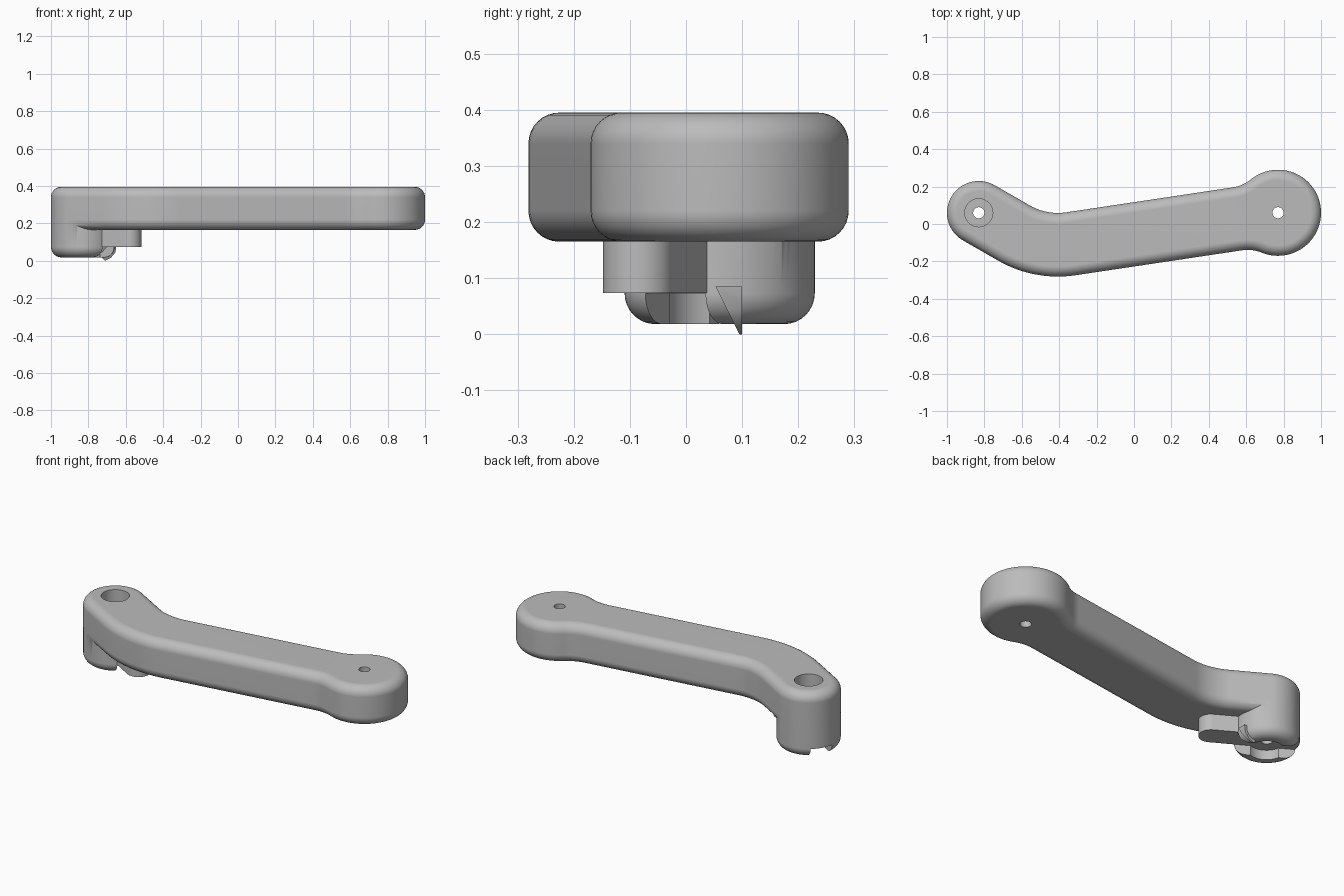
import bpy, bmesh, math
from mathutils import Vector

if "Cube" in bpy.data.objects:
    bpy.data.objects.remove(bpy.data.objects["Cube"], do_unlink=True)

grey = bpy.data.materials.new("plain grey")
grey.use_nodes = True
COLOUR = (0.5, 0.5, 0.5, 1)
grey.diffuse_color = COLOUR
grey.node_tree.nodes["Principled BSDF"].inputs["Base Color"].default_value = COLOUR


def ray(deg, r=1.0):
    return Vector((math.cos(math.radians(deg)), math.sin(math.radians(deg)))) * r


def arc(c, r, a0, a1, n):
    return [c + ray(a0 + (a1 - a0) * i / n, r) for i in range(n + 1)]


def add_object(name, bm):
    bmesh.ops.recalc_face_normals(bm, faces=bm.faces)
    mesh = bpy.data.meshes.new(name)
    bm.to_mesh(mesh)
    bm.free()
    mesh.materials.append(grey)
    obj = bpy.data.objects.new(name, mesh)
    bpy.context.collection.objects.link(obj)
    return obj


def rounded_prism(name, outline, z0, z1, r0=0.0, r1=0.0, steps=8):
    """Extrude a counter-clockwise outline, rounding its lower and upper rims."""
    pts = [p for i, p in enumerate(outline) if (p - outline[i - 1]).length > 1e-4]
    n = len(pts)
    normals = []
    for i, p in enumerate(pts):
        a, b = (p - pts[i - 1]).normalized(), (pts[(i + 1) % n] - p).normalized()
        t = (a + b).normalized()
        normals.append(Vector((t.y, -t.x)))
    quarter = [math.pi / 2 * i / steps for i in range(steps + 1)]
    levels = [(r0 * (1 - math.sin(a)), z0 + r0 * (1 - math.cos(a))) for a in quarter] if r0 else [(0, z0)]
    levels += [(r1 * (1 - math.cos(a)), z1 - r1 * (1 - math.sin(a))) for a in quarter] if r1 else [(0, z1)]
    bm = bmesh.new()
    rings = [[bm.verts.new((*(p - m * inset), z)) for p, m in zip(pts, normals)]
             for inset, z in levels]
    for low, high in zip(rings, rings[1:]):
        for i in range(n):
            j = (i + 1) % n
            bm.faces.new((low[i], low[j], high[j], high[i]))
    bm.faces.new(rings[0][::-1])
    bm.faces.new(rings[-1])
    return add_object(name, bm)


def combine(target, tool, operation):
    mod = target.modifiers.new(tool.name, "BOOLEAN")
    mod.operation, mod.object, mod.solver = operation, tool, "EXACT"
    tool.hide_render = True
    bpy.context.view_layer.objects.active = target
    bpy.ops.object.modifier_apply(modifier=mod.name)
    bpy.data.objects.remove(tool, do_unlink=True)


# Key dimensions: two end centres, the bend centre and the two arm directions
small_end, big_end = Vector((-0.83, 0.06)), Vector((0.77, 0.06))
bend = Vector((-0.407, 0.359))
HALF, BIG, FILLET = 0.17, 0.23, 0.20
TILT, DROP = 8.5, -30
along, across = ray(TILT), ray(TILT + 90)
back = math.sqrt((BIG + FILLET) ** 2 - (HALF + FILLET) ** 2)
touch = math.degrees(math.atan2(HALF + FILLET, back))
neck = big_end - along * back

# Bent arm with a larger round end
outline = arc(small_end, HALF, DROP + 90, DROP + 270, 40)
outline += arc(bend, 0.47 + HALF, DROP + 270, TILT + 270, 16)
outline += arc(neck - across * (HALF + FILLET), FILLET, TILT + 90, TILT + touch, 8)
outline += arc(big_end, BIG, TILT + touch - 180, TILT + 180 - touch, 56)
outline += arc(neck + across * (HALF + FILLET), FILLET, TILT - touch, TILT - 90, 8)
outline += arc(bend, 0.47 - HALF, TILT + 270, DROP + 270, 16)
arm = rounded_prism("crank_arm", outline, 0.165, 0.395, 0.055, 0.055)


def bar(r, start, end):
    """Round-ended strip along the direction of the small end."""
    d = ray(DROP)
    return arc(small_end + d * end, r, DROP - 90, DROP + 90, 16) + \
        arc(small_end + d * start, r, DROP + 90, DROP + 270, 16)


def disc(c, r, n=48):
    return arc(c, r, 0, 360 - 360 / n, n - 1)


# Hanging boss with a keyed slot across its lower face
boss = rounded_prism("boss", disc(small_end, HALF - 0.0005, 80), 0.018, 0.3, 0.055)
for name, shape in (("slot_bar", bar(0.062, -0.4, 0.4)), ("slot_hub", disc(small_end, 0.095))):
    combine(boss, rounded_prism(name, shape, -0.1, 0.073), "DIFFERENCE")
combine(arm, boss, "UNION")

# Short guide block beneath the arm
combine(arm, rounded_prism("guide_block", bar(0.064, 0, 0.288), 0.0735, 0.25), "UNION")

# Bored holes and screw pocket
for name, c, r, z in (("screw_pocket", small_end, 0.075, 0.17),
                      ("screw_hole", small_end, 0.03, -0.1),
                      ("pivot_hole", big_end, 0.03, -0.1)):
    combine(arm, rounded_prism(name, disc(c, r), z, 0.6), "DIFFERENCE")

# Small curved lip below the boss edge
bm = bmesh.new()
profile = [(-0.73, 0.085), (-0.65, 0.085), (-0.655, 0.045), (-0.68, 0.015), (-0.71, 0), (-0.73, 0.02)]
front = [bm.verts.new((x, 0.095 - 0.5 * z, z)) for x, z in profile]
rear = [bm.verts.new((x, 0.1, z)) for x, z in profile]
bm.faces.new(front)
bm.faces.new(rear[::-1])
for i in range(len(profile)):
    bm.faces.new((front[i - 1], front[i], rear[i], rear[i - 1]))
lip = add_object("boss_lip", bm)

# Smooth the rounded walls while keeping machined edges crisp
bpy.ops.object.select_all(action="DESELECT")
for obj in (arm, lip):
    obj.select_set(True)
bpy.context.view_layer.objects.active = arm
bpy.ops.object.shade_smooth_by_angle(angle=math.radians(35))
weighted = arm.modifiers.new("even_shading", "WEIGHTED_NORMAL")
weighted.keep_sharp = True
